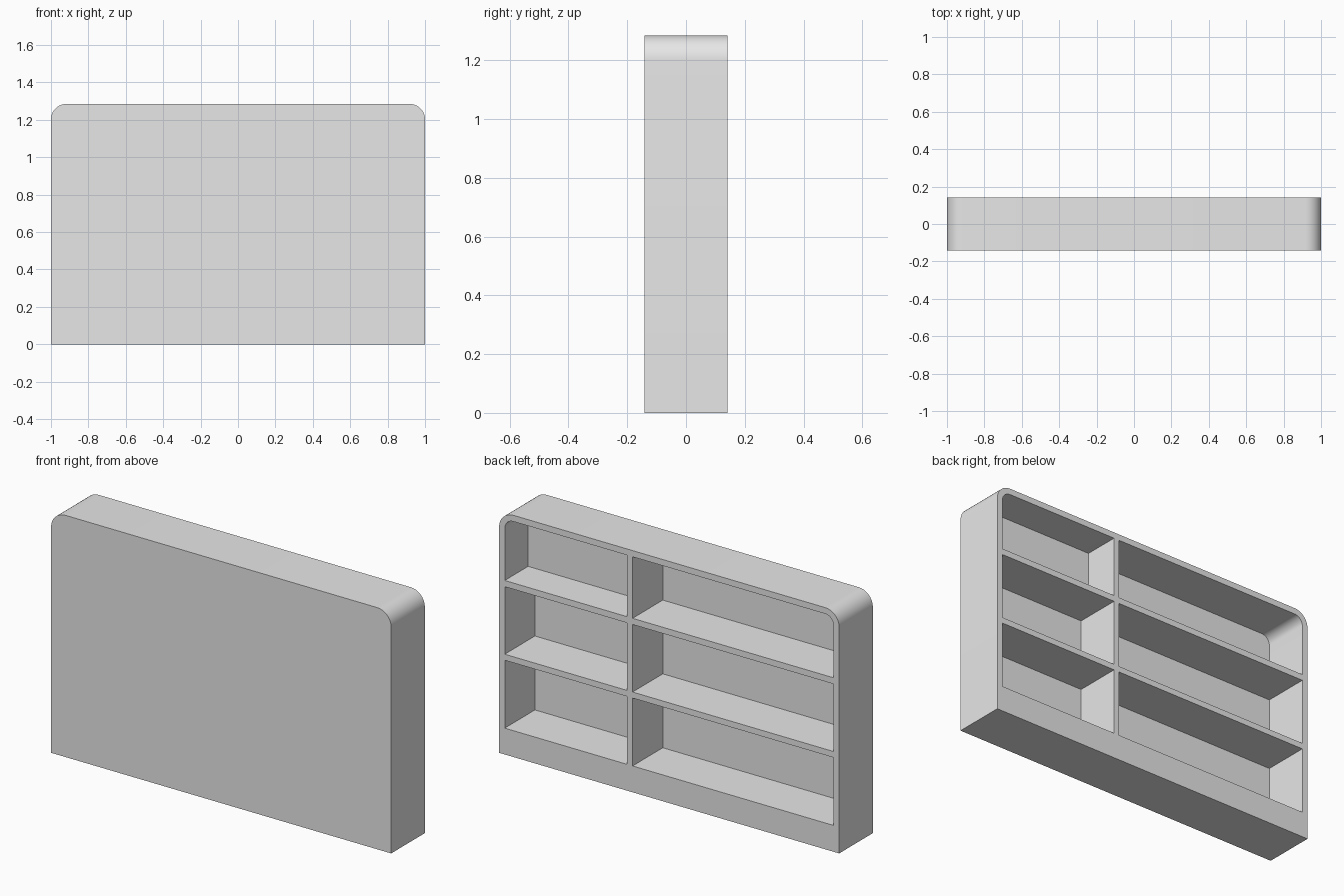
import bpy, bmesh, math

cube = bpy.data.objects.get("Cube")
if cube:
    bpy.data.objects.remove(cube, do_unlink=True)

WIDTH, DEPTH, HEIGHT = 1.0, 0.1415, 1.285   # half width, half depth, full height
WALL = 0.033
RADIUS = 0.083

grey = bpy.data.materials.new("plain_grey")
grey.use_nodes = True
grey.diffuse_color = (0.8, 0.8, 0.8, 1)
grey.node_tree.nodes["Principled BSDF"].inputs["Base Color"].default_value = (0.8, 0.8, 0.8, 1)


def arc(cx, cz, r, start, steps=10):
    """Quarter circle from the start angle, counter-clockwise."""
    return [(cx + r * math.cos(math.radians(start + 90 * i / steps)),
             cz + r * math.sin(math.radians(start + 90 * i / steps)))
            for i in range(steps + 1)]


def panel(name, x0, x1, z0, z1, y0, y1, round_low_x=0, round_high_x=0):
    """Box along y whose two top corners may be rounded."""
    pts = [(x0, z0), (x1, z0)]
    pts += arc(x1 - round_high_x, z1 - round_high_x, round_high_x, 0) if round_high_x else [(x1, z1)]
    pts += arc(x0 + round_low_x, z1 - round_low_x, round_low_x, 90) if round_low_x else [(x0, z1)]
    bm = bmesh.new()
    face = bm.faces.new([bm.verts.new((x, y0, z)) for x, z in pts])
    new = bmesh.ops.extrude_face_region(bm, geom=[face])["geom"]
    bmesh.ops.translate(bm, vec=(0, y1 - y0, 0),
                        verts=[v for v in new if isinstance(v, bmesh.types.BMVert)])
    bmesh.ops.recalc_face_normals(bm, faces=bm.faces)
    mesh = bpy.data.meshes.new(name)
    bm.to_mesh(mesh)
    bm.free()
    mesh.materials.append(grey)
    obj = bpy.data.objects.new(name, mesh)
    bpy.context.collection.objects.link(obj)
    return obj


# Solid cabinet body with rounded upper corners
body = panel("shelf_cabinet", -WIDTH, WIDTH, 0, HEIGHT, -DEPTH, DEPTH, RADIUS, RADIUS)

# Open compartments: two columns by three rows, hollowed from the back
rows = [(0.14, 0.501), (0.533, 0.892), (0.925, HEIGHT - WALL)]
columns = [(-WIDTH + WALL, 0.215), (0.247, WIDTH - WALL)]
inner = RADIUS - WALL
bpy.context.view_layer.objects.active = body
for c, (x0, x1) in enumerate(columns):
    for r, (z0, z1) in enumerate(rows):
        top = r == 2
        # The upper compartment on the left is shallower than the rest
        floor = -0.055 if top and c == 1 else -0.112
        cutter = panel("compartment_cutter", x0, x1, z0, z1, floor, DEPTH + 0.1,
                       inner if top and c == 0 else 0,
                       inner if top and c == 1 else 0)
        cutter.hide_render = True
        cut = body.modifiers.new("compartment", 'BOOLEAN')
        cut.operation = 'DIFFERENCE'
        cut.solver = 'EXACT'
        cut.object = cutter
        bpy.ops.object.modifier_apply(modifier=cut.name)
        bpy.data.objects.remove(cutter, do_unlink=True)

# Smooth the rounded corners and keep the board edges crisp
bpy.ops.object.select_all(action='DESELECT')
body.select_set(True)
bpy.context.view_layer.objects.active = body
bpy.ops.object.shade_smooth_by_angle(angle=math.radians(30))
